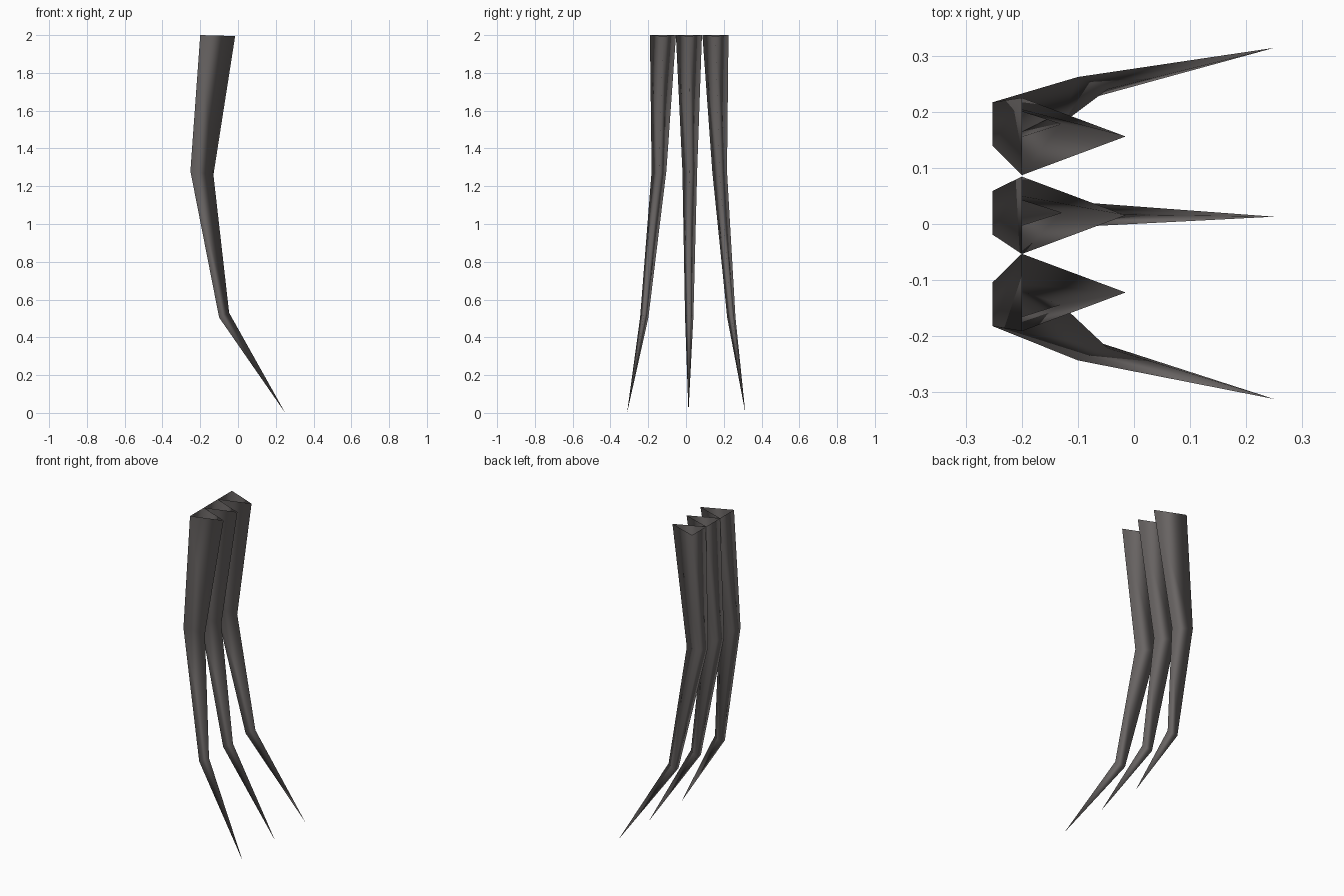
import bpy, bmesh

if "Cube" in bpy.data.objects:
    bpy.data.objects.remove(bpy.data.objects["Cube"])

mat = bpy.data.materials.new("dark warm grey")
mat.diffuse_color = (0.14, 0.128, 0.125, 1)
mat.use_nodes = True
mat.node_tree.nodes["Principled BSDF"].inputs["Base Color"].default_value = mat.diffuse_color

# Section levels: back x, back z, front ridge x, front ridge z, half width
LEVELS = [(-0.20, 2.00, -0.015, 1.995, 0.069),
          (-0.252, 1.28, -0.13, 1.26, 0.039),
          (-0.10, 0.505, -0.047, 0.53, 0.022)]
TIP_X, TIP_Z = 0.25, 0.0


def claw(name, centres):
    """Open-topped three-sided claw; centres gives y at each level and the tip."""
    bm = bmesh.new()
    rings = []
    for (bx, bz, fx, fz, w), y in zip(LEVELS, centres):
        rings.append([bm.verts.new(p) for p in
                      ((bx, y - w, bz), (fx, y, fz), (bx, y + w, bz))])
    tip = bm.verts.new((TIP_X, centres[-1], TIP_Z))
    for up, low in zip(rings, rings[1:]):
        for i in range(3):
            j = (i + 1) % 3
            bm.faces.new((up[i], low[i], low[j], up[j]))
    for i in range(3):
        bm.faces.new((rings[-1][i], tip, rings[-1][(i + 1) % 3]))
    for f in bm.faces:
        f.smooth = True
    me = bpy.data.meshes.new(name)
    bm.to_mesh(me)
    bm.free()
    me.materials.append(mat)
    bpy.context.collection.objects.link(bpy.data.objects.new(name, me))


# Three claws, the outer two splaying sideways
claw("claw_left", (0.156, 0.178, 0.240, 0.314))
claw("claw_middle", (0.0155, 0.020, 0.017, 0.013))
claw("claw_right", (-0.122, -0.143, -0.221, -0.312))
